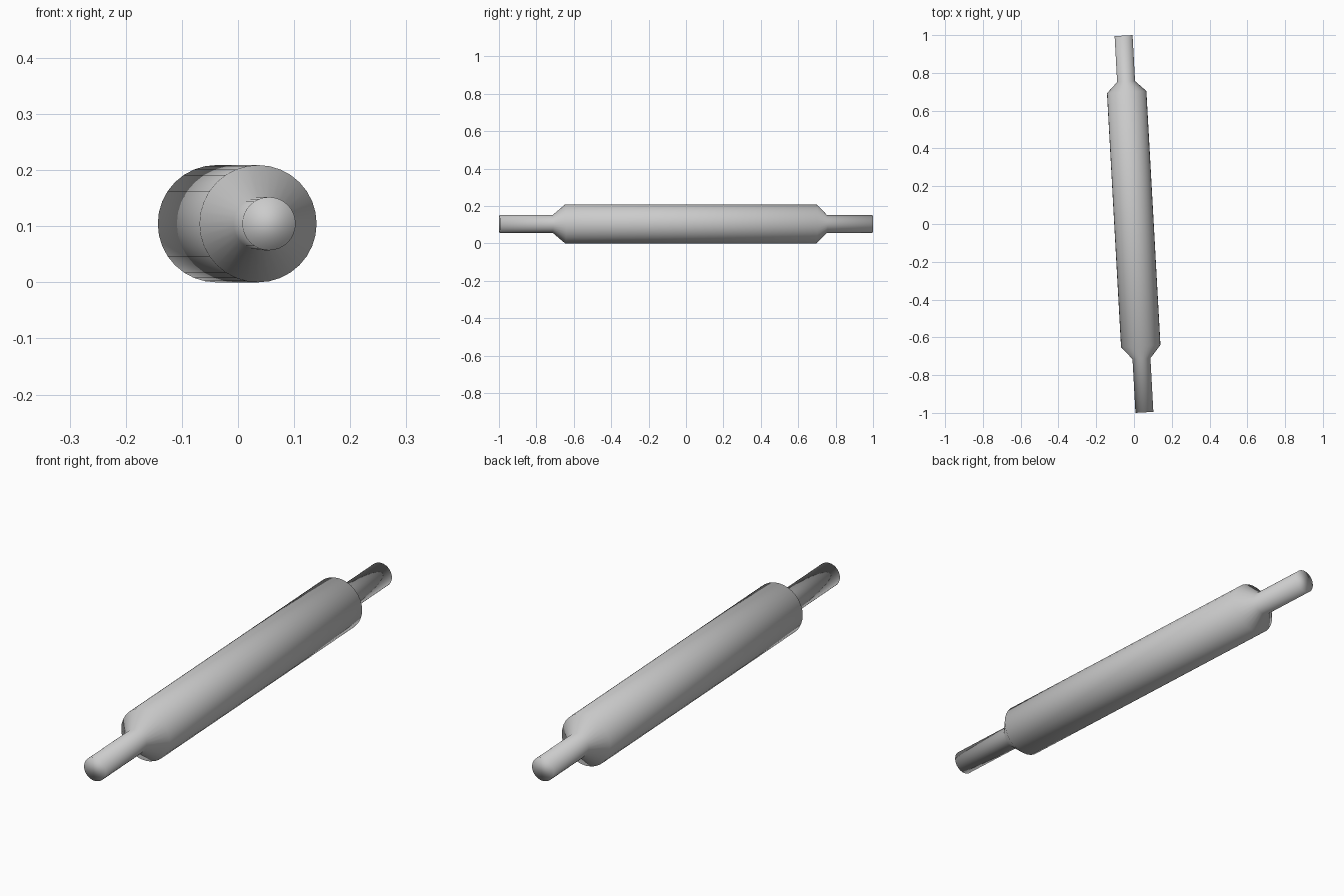
import bpy, bmesh, math
from mathutils import Matrix

if "Cube" in bpy.data.objects:
    bpy.data.objects.remove(bpy.data.objects["Cube"])

SIDES = 32
R_BODY, R_GRIP = 0.1045, 0.0475
TILT = math.radians(3.17)

# Profile along the axis: (position, radius)
profile = [(-0.9988, R_GRIP), (-0.714, R_GRIP), (-0.647, R_BODY),
           (0.699, R_BODY), (0.755, R_GRIP), (0.9988, R_GRIP)]

bm = bmesh.new()
rings = []
for y, r in profile:
    rings.append([bm.verts.new((r * math.cos(2 * math.pi * i / SIDES), y,
                                r * math.sin(2 * math.pi * i / SIDES)))
                  for i in range(SIDES)])

# Skin between rings
for a, b in zip(rings, rings[1:]):
    for i in range(SIDES):
        j = (i + 1) % SIDES
        bm.faces.new((a[i], a[j], b[j], b[i]))

# Handle end caps
bm.faces.new(rings[0])
bm.faces.new(rings[-1])
bmesh.ops.recalc_face_normals(bm, faces=bm.faces)

# Slight turn about z, resting on the ground
bm.transform(Matrix.Translation((0, 0, R_BODY)) @ Matrix.Rotation(TILT, 4, 'Z'))
for f in bm.faces:
    f.smooth = True

mesh = bpy.data.meshes.new("rolling_pin")
bm.to_mesh(mesh)
bm.free()
bpy.context.collection.objects.link(bpy.data.objects.new("rolling_pin", mesh))
